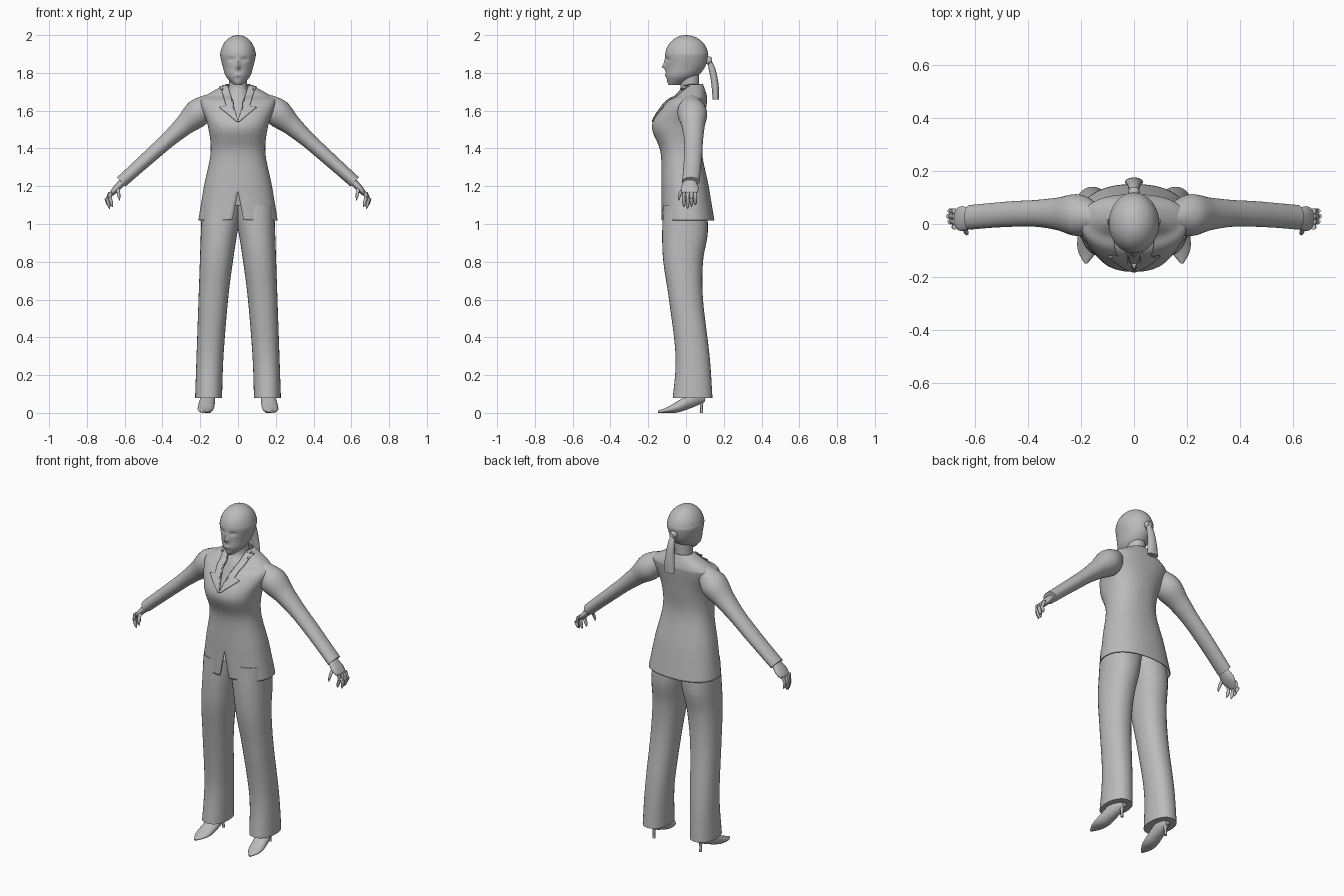
import bpy, bmesh, math
from mathutils import Vector
from mathutils.bvhtree import BVHTree

if "Cube" in bpy.data.objects:
    bpy.data.objects.remove(bpy.data.objects["Cube"])

tone = (0.5, 0.5, 0.5, 1)
grey = bpy.data.materials.new("plain grey")
grey.use_nodes = True
grey.diffuse_color = tone
grey.node_tree.nodes["Principled BSDF"].inputs["Base Color"].default_value = tone

RIGHTWARD, BACKWARD, UPWARD = Vector((1, 0, 0)), Vector((0, 1, 0)), Vector((0, 0, 1))
ACROSS_ARM = Vector((0.66, 0, 0.75))


def spline(before, start, end, after, t):
    """Catmull-Rom value between start and end."""
    cubic = 3 * (start - end) + after - before
    square = 2 * before - 5 * start + 4 * end - after
    return start + t / 2 * (end - before + t * (square + t * cubic))


def smooth_rows(rows, steps):
    padded = [rows[0], *rows, rows[-1]]
    result = []
    for group in zip(padded, padded[1:], padded[2:], padded[3:]):
        for step in range(steps):
            result.append([spline(*values, step / steps) for values in zip(*group)])
    return result + [rows[-1]]


def signed_power(value, exponent):
    return math.copysign(abs(value) ** exponent, value)


def loft(rows, u=RIGHTWARD, v=BACKWARD, sides=32, steps=6, power=2, gap=None):
    """Skin superellipse rings (x, y, z, u radius, v radius); gap opens the front."""
    bm = bmesh.new()
    rings = []
    for x, y, z, u_radius, v_radius in smooth_rows(rows, steps):
        cut = math.asin(min(1, (gap(z) / u_radius) ** (power / 2))) if gap else 0
        ring = []
        for side in range(sides + 1):
            angle = cut + 2 * (math.pi - cut) * side / sides
            along_u = u_radius * signed_power(math.sin(angle), 2 / power)
            along_v = v_radius * signed_power(math.cos(angle), 2 / power)
            ring.append(bm.verts.new(Vector((x, y, z)) + u * along_u - v * along_v))
        rings.append(ring)
    for low, high in zip(rings, rings[1:]):
        for a, b, c, d in zip(low, low[1:], high[1:], high):
            bm.faces.new((a, b, c, d))
    if not gap:
        bm.faces.new(rings[0][:-1])
        bm.faces.new(rings[-1][:-1])
    bmesh.ops.remove_doubles(bm, verts=bm.verts, dist=0.00001)
    if not gap:
        bmesh.ops.recalc_face_normals(bm, faces=bm.faces)
    return bm


def limb(start, end, radii, flat_start=1, flat_end=1, bow=0, **options):
    """Tapered tube with evenly spaced radii, bowed backwards."""
    start, end = Vector(start), Vector(end)
    rows = []
    for index, radius in enumerate(radii):
        t = index / (len(radii) - 1)
        centre = start.lerp(end, t) + BACKWARD * bow * math.sin(math.pi * t)
        rows.append((*centre, radius, radius * (flat_start + (flat_end - flat_start) * t)))
    return loft(rows, **options)


def level(z, left, right, front, back):
    """Horizontal ring from its four extremes."""
    return ((left + right) / 2, (front + back) / 2, z, (right - left) / 2, (back - front) / 2)


def centred(rows):
    return [level(z, -width, width, front, back) for z, width, front, back in rows]


def finish(name, bm, mirror=False, thickness=0):
    mesh = bpy.data.meshes.new(name)
    bm.to_mesh(mesh)
    bm.free()
    part = bpy.data.objects.new(name, mesh)
    bpy.context.collection.objects.link(part)
    mesh.materials.append(grey)
    if thickness:
        solidify = part.modifiers.new("thickness", "SOLIDIFY")
        solidify.thickness = thickness
        solidify.offset = -1
    if mirror:
        part.modifiers.new("mirror", "MIRROR").use_mirror_merge = False
    bpy.ops.object.select_all(action="DESELECT")
    part.select_set(True)
    bpy.context.view_layer.objects.active = part
    bpy.ops.object.shade_smooth_by_angle(angle=math.radians(42))


# Jacket: open in a V at the neck and in a slit at the hem
def opening(z):
    return max(0, (1.17 - z) / 5, (z - 1.55) * 0.3)


jacket = loft(centred([
    (1.02, 0.21, -0.13, 0.15), (1.2, 0.18, -0.13, 0.12), (1.38, 0.145, -0.135, 0.085),
    (1.52, 0.16, -0.18, 0.095), (1.64, 0.2, -0.11, 0.11), (1.68, 0.17, -0.05, 0.11),
    (1.74, 0.065, -0.01, 0.09)]), sides=64, steps=10, power=2.3, gap=opening)
chest = BVHTree.FromBMesh(jacket)
finish("jacket", jacket, thickness=0.006)

# Lapels: strips laid on the chest, widening up to a notch below the collar
lapels = bmesh.new()
columns, lapel_rows = 8, 30
strips = []
for row in range(lapel_rows + 1):
    z = 1.54 + 0.19 * row / lapel_rows
    inner = opening(z)
    outer = 1.2 * (z - 1.535) if z < 1.62 else inner + 0.04
    strip = []
    for column in range(columns + 1):
        x = inner + (outer - inner) * column / columns
        point, normal, _, _ = chest.ray_cast(Vector((x, -1, z)), BACKWARD)
        if point is None or point.y > 0.05:
            point, normal, _, _ = chest.find_nearest(Vector((x, -0.05, z)))
        strip.append(lapels.verts.new(point + normal * 0.007))
    strips.append(strip)
for low, high in zip(strips, strips[1:]):
    for a, b, c, d in zip(low, low[1:], high[1:], high):
        lapels.faces.new((a, b, c, d))
finish("lapels", lapels, mirror=True, thickness=0.007)

# Neck and upper chest inside the jacket
finish("neck", loft(centred([
    (1.5, 0.1, -0.15, 0.05), (1.66, 0.07, -0.065, 0.07),
    (1.72, 0.05, -0.03, 0.07), (1.8, 0.05, -0.04, 0.07)])))

# Head: tapering jaw under a domed skull
jaw = [(1.735, 0.02, -0.09, -0.03), (1.78, 0.063, -0.105, 0.055), (1.83, 0.08, -0.107, 0.1)]
dome = []
for step in range(8):
    angle = step * math.pi / 14
    reach = math.cos(angle)
    dome.append((1.89 + 0.11 * math.sin(angle), 0.094 * reach, -0.11 * reach, 0.117 * reach))
head = loft(centred(jaw + dome), sides=96, steps=8)


def face_bump(x, z, width, height, push):
    for vert in head.verts:
        if vert.co.y < -0.03:
            across = (abs(vert.co.x) - x) / width
            up = (vert.co.z - z) / height
            vert.co.y -= push * math.exp(-across ** 2 - up ** 2)


# Nose, bridge, eye sockets, lips and chin
face_bump(x=0, z=1.832, width=0.012, height=0.013, push=0.018)
face_bump(x=0, z=1.855, width=0.01, height=0.02, push=0.008)
face_bump(x=0.034, z=1.872, width=0.02, height=0.01, push=-0.008)
face_bump(x=0, z=1.787, width=0.02, height=0.008, push=0.006)
face_bump(x=0, z=1.75, width=0.02, height=0.01, push=0.003)
finish("head", head)

# Ponytail and its band
finish("ponytail", limb((0, 0.12, 1.88), (0, 0.158, 1.66), (0.008, 0.02, 0.025, 0.03, 0.034),
                        flat_end=0.5, bow=0.01))
finish("hair_band", limb((0, 0.1, 1.866), (0, 0.138, 1.866), (0.014, 0.021, 0.021, 0.014),
                         v=UPWARD))

# Sleeves, with elbows bowed slightly back
finish("sleeves", limb((0.12, 0.025, 1.67), (0.618, 0.025, 1.223),
                       (0.03, 0.073, 0.054, 0.042, 0.038, 0.035, 0.033),
                       flat_end=1.4, bow=0.015, u=ACROSS_ARM), mirror=True)

# Hands: palm, four curled fingers and a thumb
finish("palms", limb((0.59, 0.02, 1.245), (0.684, 0.02, 1.145), (0.02, 0.02, 0.017, 0.007),
                     flat_start=1.2, flat_end=3.5, u=ACROSS_ARM), mirror=True)
finger_radii = (0.01, 0.01, 0.009, 0.007, 0.002)
fingers = {"index": 0.665, "middle": 0.68, "ring": 0.685, "little": 0.68}
for number, (finger, x) in enumerate(fingers.items()):
    y = 0.02 * number - 0.011
    tip = 1.08 + 0.01 * abs(number - 1)
    for part, start, end in (("base", (0.675, y, 1.17), (x + 0.012, y, 1.125)),
                             ("tip", (x + 0.012, y, 1.135), (x, y, tip))):
        finish(finger + "_finger_" + part, limb(start, end, finger_radii, sides=12, steps=3),
               mirror=True)
finish("thumbs", limb((0.638, 0, 1.205), (0.627, -0.038, 1.124), finger_radii,
                      bow=-0.01, sides=12, steps=3), mirror=True)

# Trousers: legs flare gently and close together toward the hips
leg = [(0.08, -0.07, 0.14), (0.3, -0.055, 0.125), (0.6, -0.09, 0.09),
       (0.8, -0.12, 0.09), (0.95, -0.126, 0.115), (1.1, -0.12, 0.11)]
finish("trouser_legs", loft([level(z, 0.085 - 0.09 * z * z, 0.23 - 0.035 * z, front, back)
                             for z, front, back in leg], power=2.2), mirror=True)

# Pointed shoes, turned slightly outward, on thin heels
shoe = [(0.1, 0.06, 0.09, 0.015), (0.05, 0.035, 0.12, 0.036), (-0.04, 0.003, 0.065, 0.043),
        (-0.1, 0, 0.03, 0.036), (-0.148, 0, 0.012, 0.006)]
finish("shoes", loft([(0.164 - y / 9, y, (sole + top) / 2, width, (top - sole) / 2)
                      for y, sole, top, width in shoe], v=UPWARD), mirror=True)
finish("shoe_heels", limb((0.154, 0.083, 0), (0.154, 0.08, 0.075), (0.008, 0.007, 0.01, 0.022),
                          sides=14), mirror=True)
